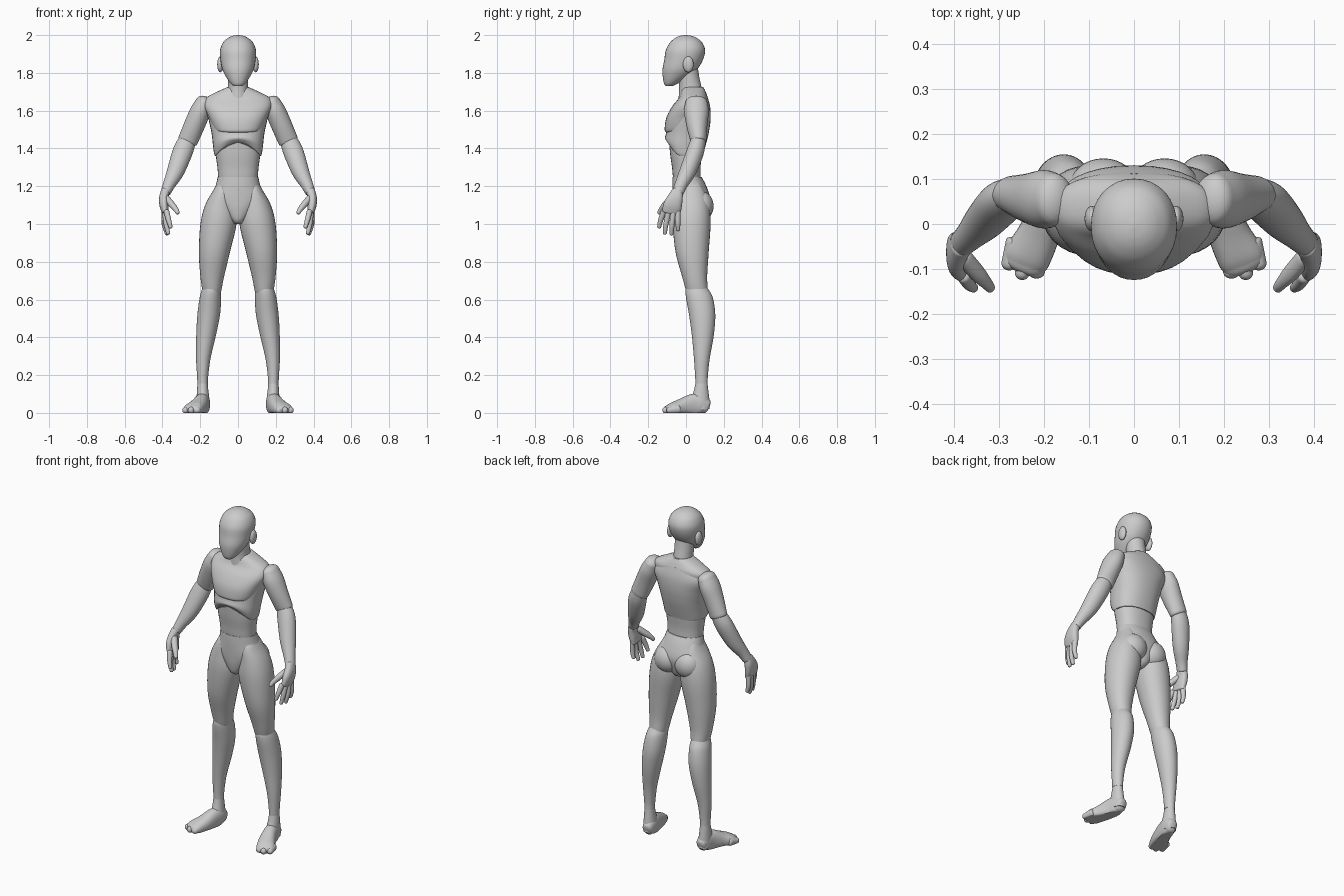
import bpy, bmesh, math
from mathutils import Vector

SIDES = 32


def spline(rows, sub=5):
    """Catmull-Rom through rows of numbers."""
    out = []
    for i in range(len(rows) - 1):
        p0, p1, p2 = rows[max(i - 1, 0)], rows[i], rows[i + 1]
        p3 = rows[min(i + 2, len(rows) - 1)]
        for s in range(sub):
            t = s / sub
            out.append([0.5 * (2 * b + (c - a) * t + (2 * a - 5 * b + 4 * c - d) * t * t
                               + (3 * b - a - 3 * c + d) * t ** 3)
                        for a, b, c, d in zip(p0, p1, p2, p3)])
    return out + [list(rows[-1])]


def unit_ring(power):
    e = 2 / power
    for k in range(SIDES):
        a = 2 * math.pi * k / SIDES
        c, s = math.cos(a), math.sin(a)
        yield math.copysign(abs(c) ** e, c), math.copysign(abs(s) ** e, s)


def skin(name, rings, mirror):
    """Bridge rings of points into a closed smooth mesh."""
    bm = bmesh.new()
    loops = [[bm.verts.new(p) for p in r] for r in rings]
    for a, b in zip(loops, loops[1:]):
        for k in range(SIDES):
            n = (k + 1) % SIDES
            bm.faces.new((a[k], a[n], b[n], b[k]))
    bm.faces.new(loops[0][::-1])
    bm.faces.new(loops[-1])
    bmesh.ops.recalc_face_normals(bm, faces=bm.faces)
    me = bpy.data.meshes.new(name)
    bm.to_mesh(me)
    bm.free()
    me.shade_smooth()
    me.set_sharp_from_angle(angle=math.radians(50))
    ob = bpy.data.objects.new(name, me)
    bpy.context.collection.objects.link(ob)
    if mirror:
        ob.modifiers.new("Mirror", 'MIRROR').use_mirror_merge = False
    return ob


def slices(name, rows, power=2.0, mirror=False, warp=None):
    """Horizontal sections: (z, x0, x1, y_front, y_back)."""
    rings = []
    for z, x0, x1, y0, y1 in spline(rows):
        ring = [Vector(((x0 + x1) / 2 + (x1 - x0) / 2 * c,
                        (y0 + y1) / 2 + (y1 - y0) / 2 * s, z))
                for c, s in unit_ring(power)]
        rings.append([warp(p) for p in ring] if warp else ring)
    return skin(name, rings, mirror)


def body(name, rows, power=2.3, warp=None):
    """Symmetric horizontal sections: (z, half width, y_front, y_back)."""
    return slices(name, [(z, -w, w, a, b) for z, w, a, b in rows], power, False, warp)


def limb(name, rows, ref=(0, 1, 0), power=2.0, dome=(0.8, 0.8), floor=False):
    """Tube along a path: (x, y, z, radius across, radius along ref), domed ends."""
    pts = spline(rows)
    frames = []
    for i, p in enumerate(pts):
        t = (Vector(pts[min(i + 1, len(pts) - 1)][:3]) - Vector(pts[max(i - 1, 0)][:3])).normalized()
        frames.append((Vector(p[:3]), t, p[3], p[4]))
    angles = [math.radians(a) for a in (20, 40, 58, 74, 86)]

    def cap(frame, sign, d):
        c, t, a, b = frame
        return [(c + t * sign * d * min(a, b) * math.sin(g), t, a * math.cos(g), b * math.cos(g))
                for g in angles]
    frames = cap(frames[0], -1, dome[0])[::-1] + frames + cap(frames[-1], 1, dome[1])
    rings = []
    for c, t, a, b in frames:
        v = Vector(ref)
        v = (v - t * v.dot(t)).normalized()
        u = v.cross(t)
        ring = [c + u * a * x + v * b * y for x, y in unit_ring(power)]
        if floor:
            for p in ring:
                p.z = max(p.z, 0)
        rings.append(ring)
    return skin(name, rings, True)


def blob(name, loc, r):
    """Mirrored ellipsoid."""
    rings = [[Vector((loc[0] + r[0] * math.sin(g) * c, loc[1] + r[1] * math.sin(g) * s,
                      loc[2] - r[2] * math.cos(g))) for c, s in unit_ring(2)]
             for g in [math.pi * (0.02 + 0.96 * k / 16) for k in range(17)]]
    return skin(name, rings, True)


# Head, ears and neck
body("head", [(1.73, .022, -.108, -.07), (1.745, .04, -.117, -.04), (1.78, .064, -.123, .015),
              (1.82, .083, -.124, .06), (1.87, .093, -.115, .09), (1.92, .095, -.107, .101),
              (1.96, .08, -.085, .086), (1.983, .056, -.06, .06), (1.995, .032, -.035, .034),
              (2.0, .006, -.01, .006)], 2.1)
blob("ears", (.094, .012, 1.845), (.016, .028, .042))
body("neck", [(1.66, .062, -.04, .09), (1.72, .054, -.036, .083), (1.78, .054, -.04, .07),
              (1.85, .055, -.04, .06)], 2.0)

# Torso: pectoral plate, arched ribcage, belly
body("chest", [(1.485, .105, -.106, .05), (1.5, .126, -.113, .08), (1.56, .152, -.105, .1),
               (1.62, .178, -.075, .112), (1.665, .172, -.04, .115), (1.698, .115, -.027, .105),
               (1.725, .055, -.018, .092)], 2.4)


def arch(p):
    if p.y < 0 and p.z < 1.47:
        lift = .075 * max(0, 1 - (p.x / .12) ** 2) * min(1, -p.y / .06)
        p.z += lift * (1.47 - p.z) / .11
    return p


body("ribcage", [(1.36, .122, -.093, .088), (1.375, .127, -.1, .092), (1.42, .133, -.112, .105),
                 (1.48, .14, -.106, .12), (1.55, .155, -.09, .13), (1.62, .173, -.05, .128),
                 (1.68, .13, -.01, .112)], 2.3, arch)
body("belly", [(1.2, .1, -.06, .08), (1.25, .105, -.069, .077), (1.3, .109, -.074, .077),
               (1.37, .118, -.084, .084), (1.45, .122, -.09, .09)])

# Pelvis and buttocks
body("pelvis", [(1.25, .107, -.071, .082), (1.2, .119, -.072, .108), (1.13, .14, -.07, .13),
                (1.07, .09, -.066, .12), (1.02, .045, -.055, .1), (1.0, .022, -.035, .07)], 2.2)
blob("buttocks", (.068, .078, 1.095), (.078, .068, .08))

# Legs
slices("thighs", [(1.22, .06, .108, -.03, .07), (1.18, .035, .13, -.055, .095),
                  (1.1, .015, .174, -.066, .122), (1.0, .008, .199, -.07, .13),
                  (.85, .043, .207, -.055, .12), (.72, .074, .199, -.02, .112),
                  (.64, .09, .187, .002, .116), (.62, .1, .18, .012, .11)], 2.1, True)
slices("shins", [(.68, .105, .178, .012, .1), (.655, .094, .19, -.002, .118),
                 (.61, .09, .203, 0, .142), (.52, .095, .215, .016, .155),
                 (.41, .117, .221, .031, .147), (.29, .145, .222, .042, .126),
                 (.2, .157, .217, .048, .116), (.155, .159, .215, .05, .115)], 2.0, True)

# Feet with ankle and toes
slices("ankles", [(.165, .161, .213, .052, .113), (.12, .157, .217, .042, .118),
                  (.06, .15, .22, .025, .125), (.02, .15, .22, .03, .125)], 2.0, True)
limb("feet", [(.181, .11, .035, .03, .038), (.184, .08, .045, .037, .055),
              (.193, .035, .042, .04, .058), (.213, -.025, .03, .047, .044),
              (.236, -.07, .02, .052, .034), (.245, -.09, .016, .048, .026)],
     (0, 0, 1), 2.3, (.5, .8), True)
for i, (x, y, r) in enumerate([(.218, -.105, .02), (.249, -.11, .016), (.278, -.088, .017)]):
    limb(f"toe_{i + 1}", [(x - .01, y + .05, .02, r, .022), (x, y, .014, r, .018)],
         (0, 0, 1), 2.0, (.5, .9), True)

# Arms
limb("upper_arms", [(.178, .055, 1.645, .045, .058), (.2, .055, 1.595, .054, .065),
                    (.232, .058, 1.52, .055, .055), (.266, .066, 1.44, .053, .042)],
     dome=(.7, .4))
limb("forearms", [(.264, .066, 1.45, .045, .038), (.292, .05, 1.385, .053, .046),
                  (.33, .01, 1.28, .046, .044), (.364, -.025, 1.21, .033, .034),
                  (.383, -.043, 1.168, .027, .031)], dome=(.8, .2))

# Hands
limb("palms", [(.384, -.045, 1.175, .024, .029), (.393, -.056, 1.14, .024, .04),
               (.392, -.07, 1.1, .024, .049), (.386, -.078, 1.062, .018, .049)],
     power=2.4, dome=(.5, .6))
fingers = {"index": ((.378, -.118, 1.065), (.367, -.134, 1.02), (.357, -.142, .985)),
           "middle": ((.386, -.093, 1.06), (.38, -.106, 1.0), (.37, -.112, .952)),
           "ring": ((.39, -.068, 1.058), (.388, -.074, .995), (.376, -.077, .948)),
           "little": ((.39, -.044, 1.065), (.392, -.043, 1.01), (.384, -.042, .97))}
for n, path in fingers.items():
    limb(n + "_fingers", [(*p, r, r) for p, r in zip(path, (.015, .0135, .0105))])
limb("thumbs", [(.378, -.075, 1.135, .018, .02), (.348, -.11, 1.1, .017, .019),
                (.328, -.132, 1.075, .0135, .0135), (.32, -.142, 1.06, .011, .011)], (0, 1, 0))
